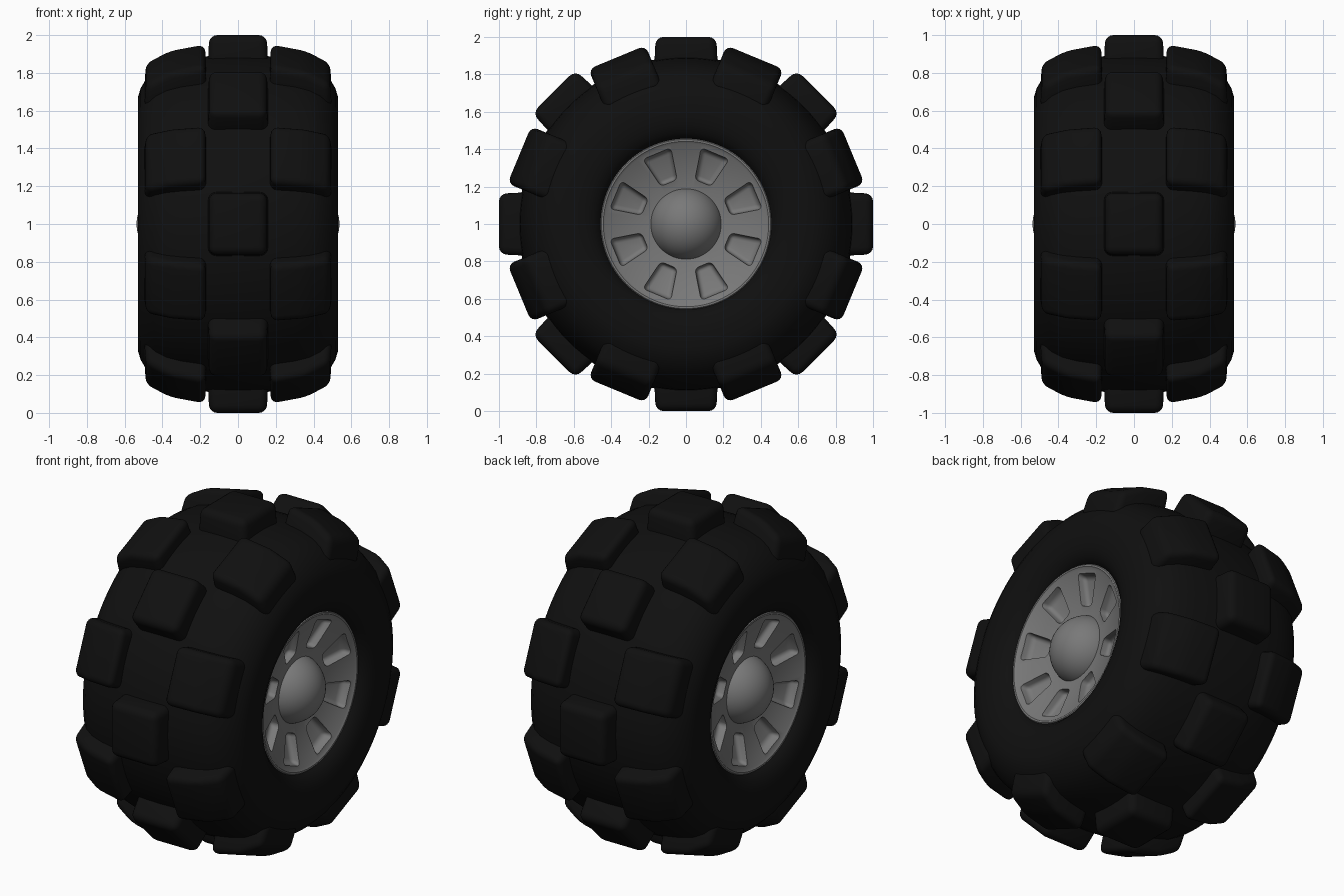
import bpy, bmesh, math
from mathutils import Matrix, Vector

if "Cube" in bpy.data.objects:
    bpy.data.objects.remove(bpy.data.objects["Cube"])

CENTRE = Matrix.Translation((0, 0, 1))


def material(name, v):
    m = bpy.data.materials.new(name)
    m.diffuse_color = (v, v, v, 1)
    m.use_nodes = True
    m.node_tree.nodes["Principled BSDF"].inputs["Base Color"].default_value = m.diffuse_color
    return m


RUBBER = material("black rubber", 0.005)
METAL = material("grey metal", 0.19)


def finish(name, bm, mat):
    bmesh.ops.recalc_face_normals(bm, faces=bm.faces)
    me = bpy.data.meshes.new(name)
    bm.to_mesh(me)
    bm.free()
    me.materials.append(mat)
    ob = bpy.data.objects.new(name, me)
    bpy.context.collection.objects.link(ob)
    ob.matrix_world = CENTRE
    return ob


def smooth(ob, deg=35):
    bpy.ops.object.select_all(action='DESELECT')
    ob.select_set(True)
    bpy.context.view_layer.objects.active = ob
    bpy.ops.object.shade_smooth_by_angle(angle=math.radians(deg))


def revolve(profile, n=96, closed=True):
    """Spin (x, radius) points around the x axis."""
    bm = bmesh.new()
    rings = []
    for x, r in profile:
        if r == 0:
            rings.append([bm.verts.new((x, 0, 0))] * n)
        else:
            rings.append([bm.verts.new((x, r * math.sin(2 * math.pi * i / n),
                                        r * math.cos(2 * math.pi * i / n))) for i in range(n)])
    pairs = list(zip(rings, rings[1:])) + ([(rings[-1], rings[0])] if closed else [])
    for a, b in pairs:
        for i in range(n):
            j = (i + 1) % n
            vs = list(dict.fromkeys((a[i], a[j], b[j], b[i])))
            if len(vs) > 2:
                bm.faces.new(vs)
    return bm


def add_prism(bm, lower, upper, bevel, matrix):
    """Loft between two matching outlines, round the edges, then place it."""
    part = bmesh.new()
    a = [part.verts.new(p) for p in lower]
    b = [part.verts.new(p) for p in upper]
    part.faces.new(a)
    part.faces.new(b[::-1])
    for i in range(len(a)):
        j = (i + 1) % len(a)
        part.faces.new((a[i], b[i], b[j], a[j]))
    bmesh.ops.recalc_face_normals(part, faces=part.faces)
    bmesh.ops.bevel(part, geom=list(part.edges), offset=bevel, segments=4,
                    profile=0.5, affect='EDGES', clamp_overlap=True)
    bmesh.ops.transform(part, matrix=matrix, verts=part.verts)
    me = bpy.data.meshes.new("tmp")
    part.to_mesh(me)
    part.free()
    bm.from_mesh(me)
    bpy.data.meshes.remove(me)


def turn(deg):
    return Matrix.Rotation(math.radians(deg), 4, 'X')


# Tyre body
half = [(0, 0.895), (0.1, 0.893), (0.2, 0.885), (0.3, 0.87), (0.38, 0.848), (0.44, 0.815),
        (0.485, 0.77), (0.515, 0.72), (0.53, 0.67), (0.53, 0.58), (0.522, 0.53),
        (0.505, 0.49), (0.475, 0.458), (0.42, 0.44)]
tyre = finish("tyre", revolve(half[::-1] + [(-x, r) for x, r in half[1:]]), RUBBER)
smooth(tyre, 50)

# Central tread lugs
bm = bmesh.new()
for k in range(8):
    w, t = 0.162, 0.152
    add_prism(bm, [(-w, -w - .01, .80), (w, -w - .01, .80), (w, w + .01, .80), (-w, w + .01, .80)],
              [(-t, -t - .01, 1.0), (t, -t - .01, 1.0), (t, t + .01, 1.0), (-t, t + .01, 1.0)],
              0.042, turn(45 * k))
smooth(finish("centre_lugs", bm, RUBBER), 50)

# Shoulder tread lugs, both sides
section = [(0.165, 0.80), (0.175, 0.972), (0.36, 0.935), (0.487, 0.865), (0.497, 0.72)]
for side, s in (("right", 1), ("left", -1)):
    bm = bmesh.new()
    for k in range(8):
        add_prism(bm, [(s * x, -0.165, r) for x, r in section],
                  [(s * x, 0.165, r) for x, r in section], 0.038, turn(45 * k + 22.5))
    smooth(finish("shoulder_lugs_" + side, bm, RUBBER), 50)

# Dished rims with eight sunken pockets, and domed hub caps
for side, s in (("right", 1), ("left", -1)):
    rim_profile = [(0.28, 0), (0.28, 0.455), (0.45, 0.462), (0.468, 0.46), (0.477, 0.452),
                   (0.477, 0.442), (0.468, 0.43), (0.40, 0.20), (0.40, 0)]
    rim = finish("rim_" + side, revolve([(s * x, r) for x, r in rim_profile], closed=False), METAL)

    bm = bmesh.new()
    for k in range(8):
        floor = [(0.362, -0.042, 0.245), (0.362, 0.042, 0.245),
                 (0.415, 0.072, 0.400), (0.415, -0.072, 0.400)]
        mouth = [(0.56, -0.062, 0.215), (0.56, 0.062, 0.215),
                 (0.56, 0.100, 0.425), (0.56, -0.100, 0.425)]
        add_prism(bm, [(s * x, y, z) for x, y, z in floor],
                  [(s * x, y, z) for x, y, z in mouth], 0.022, turn(45 * k + 22.5))
    cutter = finish("pocket_cutter_" + side, bm, METAL)
    cutter.hide_render = True
    mod = rim.modifiers.new("pockets", 'BOOLEAN')
    mod.operation = 'DIFFERENCE'
    mod.solver = 'EXACT'
    mod.object = cutter
    bpy.context.view_layer.update()
    cut = bpy.data.meshes.new_from_object(rim.evaluated_get(bpy.context.evaluated_depsgraph_get()))
    rim.modifiers.clear()
    rim.data = cut
    bpy.data.objects.remove(cutter)
    smooth(rim, 30)

    R, c = 0.198, 0.339
    dome = [(c + R * math.cos(a), R * math.sin(a)) for a in
            [math.radians(75 * i / 12) for i in range(13)]]
    dome[0] = (c + R, 0)
    dome += [(0.35, 0.191), (0.35, 0)]
    hub = finish("hub_cap_" + side, revolve([(s * x, r) for x, r in dome], 64, False), METAL)
    smooth(hub, 40)
